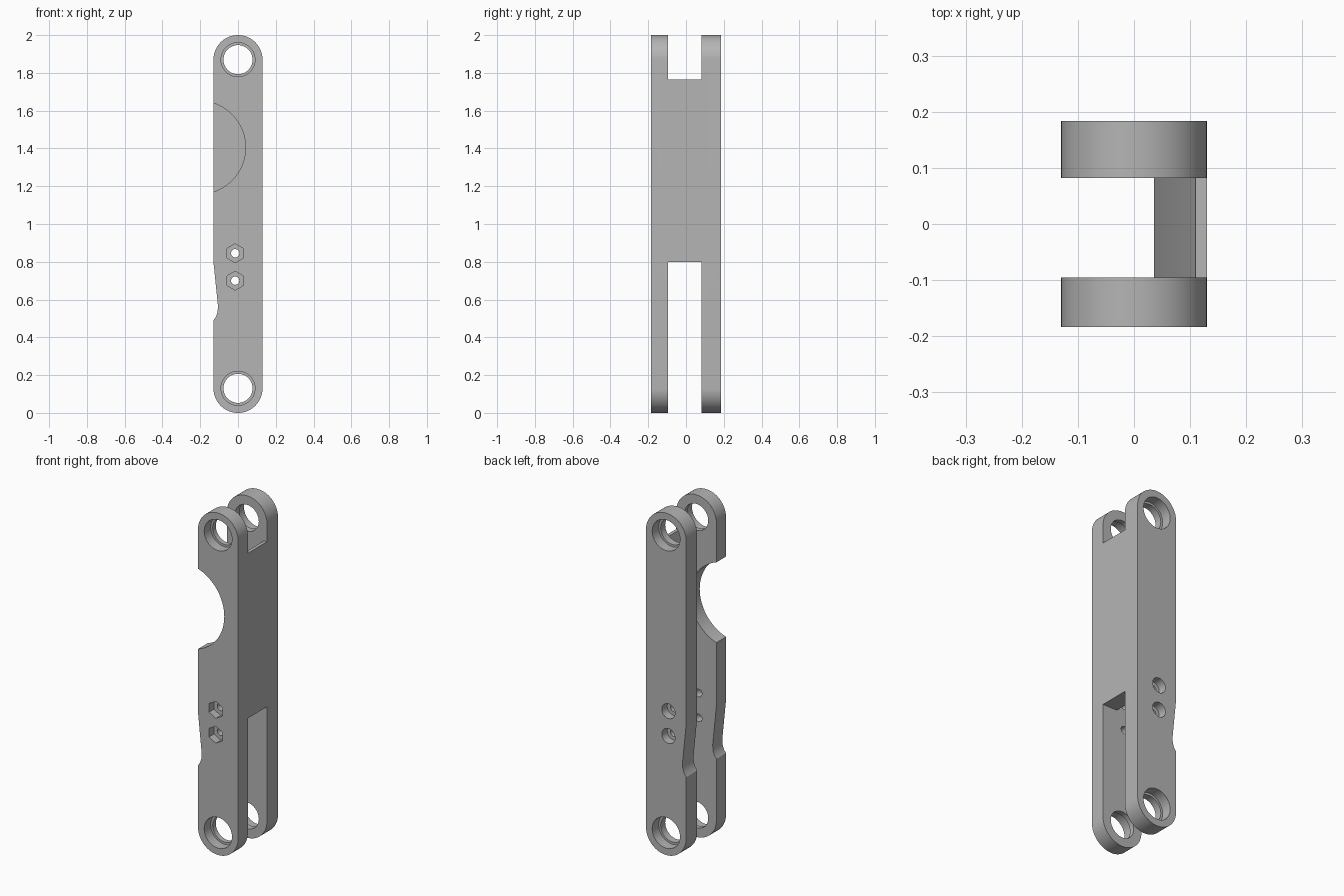
import bpy
import bmesh
from math import cos, sin, pi, radians

if "Cube" in bpy.data.objects:
    bpy.data.objects.remove(bpy.data.objects["Cube"], do_unlink=True)

HALF_WIDTH = 0.13
HALF_DEPTH = 0.184
CHANNEL_FRONT, CHANNEL_BACK = -0.095, 0.082
PIN_HEIGHTS = (0.13, 1.87)
BOLT_X, BOLT_HEIGHTS = -0.015, (0.70, 0.845)

grey = bpy.data.materials.new("matte grey")
grey.use_nodes = True
grey.diffuse_color = (0.46, 0.46, 0.46, 1)
grey.node_tree.nodes["Principled BSDF"].inputs["Base Color"].default_value = grey.diffuse_color


def arc(cx, cz, r, start, end, n):
    """Points on an arc in the x-z plane, angles in degrees."""
    angles = [radians(start + (end - start) * i / n) for i in range(n + 1)]
    return [(cx + r * cos(a), cz + r * sin(a)) for a in angles]


def prism(name, outline, y0, y1):
    """Extrude an x-z outline from y0 to y1."""
    bm = bmesh.new()
    face = bm.faces.new([bm.verts.new((x, y0, z)) for x, z in outline])
    result = bmesh.ops.extrude_face_region(bm, geom=[face])
    verts = [v for v in result["geom"] if isinstance(v, bmesh.types.BMVert)]
    bmesh.ops.translate(bm, vec=(0, y1 - y0, 0), verts=verts)
    bmesh.ops.recalc_face_normals(bm, faces=bm.faces)
    mesh = bpy.data.meshes.new(name)
    bm.to_mesh(mesh)
    bm.free()
    mesh.materials.append(grey)
    obj = bpy.data.objects.new(name, mesh)
    bpy.context.collection.objects.link(obj)
    return obj


def cut(body, outline, y0, y1):
    """Subtract a prism from the body."""
    cutter = prism("cutter", outline, y0, y1)
    cutter.hide_render = True
    mod = body.modifiers.new("cut", "BOOLEAN")
    mod.operation = "DIFFERENCE"
    mod.solver = "EXACT"
    mod.object = cutter
    bpy.context.view_layer.objects.active = body
    bpy.ops.object.modifier_apply(modifier=mod.name)
    bpy.data.objects.remove(cutter, do_unlink=True)


def circle(x, z, r, n=48):
    return arc(x, z, r, 0, 360 * (n - 1) / n, n - 1)


# Round-ended bar with a shallow notch in its open edge
notch = [(-0.13, 0.80), (-0.108, 0.585), (-0.106, 0.565), (-0.108, 0.535),
         (-0.116, 0.51), (-0.13, 0.49)]
outline = (arc(0, PIN_HEIGHTS[1], HALF_WIDTH, 0, 180, 32) + notch
           + arc(0, PIN_HEIGHTS[0], HALF_WIDTH, 180, 360, 32))
link = prism("link_arm", outline, -HALF_DEPTH, HALF_DEPTH)

# Channel between the two plates, leaving a connecting web on one edge
cut(link, [(-0.3, -0.1), (0.3, -0.1), (0.3, 0.8), (0.036, 0.8), (0.036, 1.47),
           (0.11, 1.765), (0.3, 1.765), (0.3, 2.1), (-0.3, 2.1)],
    CHANNEL_FRONT, CHANNEL_BACK)

# Large round clearance in the front plate
cut(link, circle(-0.207, 1.405, 0.247, 96), -0.3, CHANNEL_BACK - 0.002)

# Pin holes with bearing recesses on both outer faces
for z in PIN_HEIGHTS:
    cut(link, circle(0, z, 0.077), -0.3, 0.3)
    cut(link, circle(0, z, 0.09), -0.3, -HALF_DEPTH + 0.06)
    cut(link, circle(0, z, 0.09), HALF_DEPTH - 0.06, 0.3)

# Bolt holes: nut pockets in front, round head recesses at the back
for z in BOLT_HEIGHTS:
    cut(link, circle(BOLT_X, z, 0.022, 24), -0.3, 0.3)
    cut(link, arc(BOLT_X, z, 0.05, 30, 330, 5), -0.3, -HALF_DEPTH + 0.045)
    cut(link, circle(BOLT_X, z, 0.043, 32), HALF_DEPTH - 0.05, 0.3)

# Smooth the round surfaces, keep the machined edges crisp
bpy.ops.object.select_all(action="DESELECT")
link.select_set(True)
bpy.context.view_layer.objects.active = link
bpy.ops.object.shade_smooth_by_angle(angle=radians(25))
